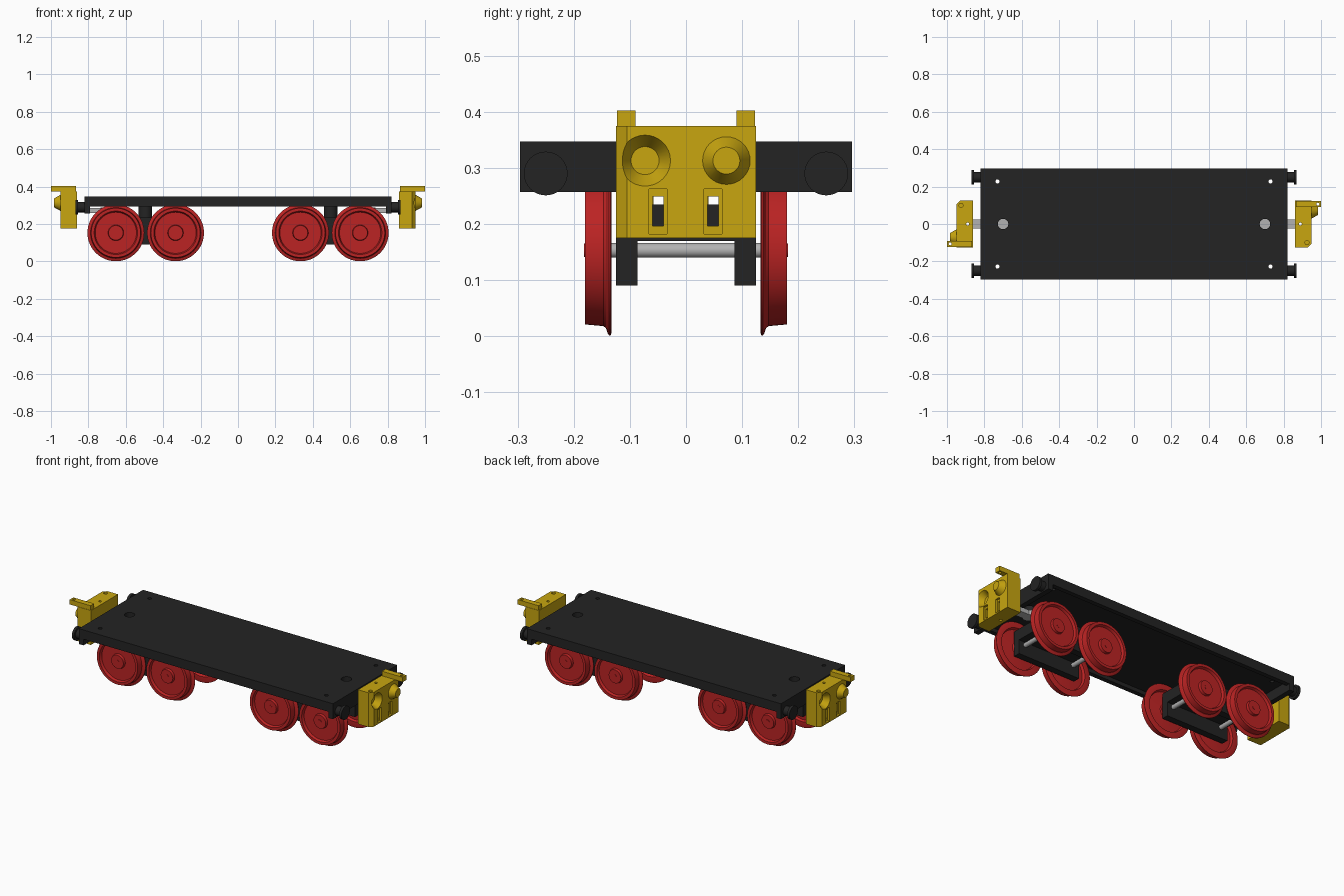
import bpy, bmesh, math
from mathutils import Matrix, Vector

if "Cube" in bpy.data.objects:
    bpy.data.objects.remove(bpy.data.objects["Cube"])


def material(name, rgb):
    m = bpy.data.materials.new(name)
    m.diffuse_color = (*rgb, 1)
    m.use_nodes = True
    m.node_tree.nodes["Principled BSDF"].inputs["Base Color"].default_value = m.diffuse_color
    return m


BLACK = material("black", (0.017, 0.017, 0.017))
RED = material("red", (0.50, 0.017, 0.017))
YELLOW = material("yellow", (0.58, 0.38, 0.005))
STEEL = material("steel", (0.45, 0.45, 0.45))


def finish(bm, name, mat, smooth=False):
    bmesh.ops.recalc_face_normals(bm, faces=bm.faces)
    me = bpy.data.meshes.new(name)
    bm.to_mesh(me)
    bm.free()
    me.materials.append(mat)
    ob = bpy.data.objects.new(name, me)
    bpy.context.collection.objects.link(ob)
    if smooth:
        activate(ob)
        bpy.ops.object.shade_smooth_by_angle(angle=math.radians(30))
    return ob


def activate(ob):
    bpy.ops.object.select_all(action='DESELECT')
    ob.select_set(True)
    bpy.context.view_layer.objects.active = ob


def box(name, mat, x, y, z):
    bm = bmesh.new()
    bmesh.ops.create_cube(bm, size=1)
    for v in bm.verts:
        v.co = [lo + (c + 0.5) * (hi - lo) for c, (lo, hi) in zip(v.co, (x, y, z))]
    return finish(bm, name, mat)


def prism(name, mat, outline, z0, z1):
    bm = bmesh.new()
    f = bm.faces.new([bm.verts.new((x, y, z0)) for x, y in outline])
    ext = bmesh.ops.extrude_face_region(bm, geom=[f])["geom"]
    for v in ext:
        if isinstance(v, bmesh.types.BMVert):
            v.co.z = z1
    return finish(bm, name, mat)


def rod(name, mat, a, b, r1, r2=None, n=32):
    a, b = Vector(a), Vector(b)
    d = b - a
    m = Matrix.Translation((a + b) / 2) @ d.to_track_quat('Z', 'Y').to_matrix().to_4x4()
    bm = bmesh.new()
    bmesh.ops.create_cone(bm, cap_ends=True, segments=n, radius1=r1,
                          radius2=r1 if r2 is None else r2, depth=d.length, matrix=m)
    return finish(bm, name, mat, True)


def cut(ob, cutters):
    for c in cutters:
        c.hide_render = True
        activate(ob)
        mod = ob.modifiers.new("cut", 'BOOLEAN')
        mod.operation, mod.object, mod.solver = 'DIFFERENCE', c, 'EXACT'
        bpy.ops.object.modifier_apply(modifier=mod.name)
        bpy.data.objects.remove(c)


def lathe_y(name, mat, profile, centre, n=64):
    """Spin (radius, y) points around the y axis through centre."""
    bm = bmesh.new()
    rings = []
    for r, y in profile:
        rings.append([bm.verts.new((centre[0] + r * math.cos(t), y, centre[1] + r * math.sin(t)))
                      for t in (2 * math.pi * i / n for i in range(n))])
    for a, b in zip(rings, rings[1:]):
        for i in range(n):
            j = (i + 1) % n
            bm.faces.new((a[i], a[j], b[j], b[i]))
    bm.faces.new(rings[0])
    bm.faces.new(rings[-1])
    return finish(bm, name, mat, True)


# Deck: shallow tray turned upside down, with screw and pivot holes
deck = box("deck", BLACK, (-0.82, 0.82), (-0.296, 0.296), (0.293, 0.347))
holes = [box("recess_cutter", BLACK, (-0.79, 0.79), (-0.27, 0.27), (0.25, 0.315))]
for sx in (-1, 1):
    holes.append(rod("pivot_cutter", BLACK, (sx * 0.7, 0, 0.25), (sx * 0.7, 0, 0.4), 0.028))
    for sy in (-1, 1):
        p = (sx * 0.73, sy * 0.228)
        holes.append(rod("screw_cutter", BLACK, (*p, 0.25), (*p, 0.4), 0.011, n=16))
cut(deck, holes)

half = []  # parts of the right half, repeated at the left by a half turn

# End beam with a slot for the coupling bar
beam = box("end_beam", BLACK, (0.79, 0.82), (-0.296, 0.296), (0.257, 0.32))
cut(beam, [box("slot_cutter", BLACK, (0.7, 0.9), (-0.06, 0.06), (0.2, 0.29))])
half.append(beam)

# Buffers
for y in (-0.25, 0.25):
    half.append(rod("buffer_stem", BLACK, (0.80, y, 0.29), (0.86, y, 0.29), 0.027))
    half.append(rod("buffer_head", BLACK, (0.855, y, 0.29), (0.87, y, 0.29), 0.039))

# Coupling bar with pivot eye
half.append(box("coupling_bar", STEEL, (0.70, 0.88), (-0.025, 0.025), (0.26, 0.286)))
half.append(rod("coupling_eye", STEEL, (0.70, 0, 0.26), (0.70, 0, 0.287), 0.034))

# Bogie frame: two side plates, a cross plate and a pivot post
BX = 0.495
for s in (-1, 1):
    half.append(box("bogie_side", BLACK, (BX - 0.2, BX + 0.2),
                    sorted((s * 0.086, s * 0.125)), (0.09, 0.235)))
half.append(box("bogie_top", BLACK, (BX - 0.2, BX + 0.2), (-0.09, 0.09), (0.170, 0.235)))
half.append(rod("bogie_pivot", BLACK, (BX, 0, 0.23), (BX, 0, 0.316), 0.036))

# Flanged wheels and axles
WZ = 0.153
wheel_profile = [(0.038, 0.133), (0.04, 0.142), (0.112, 0.147), (0.118, 0.133), (0.148, 0.133),
                 (0.152, 0.1345), (0.152, 0.137), (0.147, 0.140), (0.139, 0.1425), (0.135, 0.147),
                 (0.132, 0.180), (0.116, 0.180), (0.110, 0.166), (0.042, 0.166), (0.039, 0.180)]
for x in (0.334, 0.653):
    half.append(rod("axle", STEEL, (x, -0.134, WZ), (x, 0.134, WZ), 0.013))
    for s in (-1, 1):
        half.append(lathe_y("wheel", RED, [(r, s * y) for r, y in wheel_profile], (x, WZ)))
        half.append(rod("axle_cap", RED, (x, s * 0.178, WZ), (x, s * 0.1815, WZ), 0.012, n=16))

# Coupler head: chamfered block with a socket, two windows and pin holes
head = prism("coupler_head", YELLOW, [(0.862, -0.125), (0.93, -0.125), (0.95, -0.105),
                                      (0.95, 0.125), (0.862, 0.125)], 0.175, 0.375)
cuts = [rod("socket_cutter", YELLOW, (0.915, -0.073, 0.313), (0.951, -0.073, 0.313), 0.025, 0.046),
        rod("pin_cutter", YELLOW, (0.89, 0, 0.1), (0.89, 0, 0.5), 0.008, n=16),
        rod("dowel_cutter", YELLOW, (0.925, -0.1, 0.36), (0.925, -0.1, 0.4), 0.011, n=16)]
for y in (-0.05, 0.048):
    cuts.append(box("frame_cutter", YELLOW, (0.938, 1), (y - 0.016, y + 0.016), (0.182, 0.262)))
    cuts.append(box("window_cutter", YELLOW, (0.8, 1), (y - 0.010, y + 0.010), (0.196, 0.249)))
cut(head, cuts)
half.append(head)

# Coupler cone and top arm with a hooked tip
half.append(rod("coupler_cone", YELLOW, (0.949, 0.072, 0.313), (0.983, 0.072, 0.313), 0.043, 0.024))
arm = box("coupler_arm", YELLOW, (0.866, 1.0), (0.09, 0.123), (0.374, 0.402))
cut(arm, [rod("tip_cutter", YELLOW, (0.983, 0.106, 0.3), (0.983, 0.106, 0.5), 0.008, n=16)])
half.append(arm)

# Repeat the half at the other end
for ob in half:
    twin = ob.copy()
    twin.rotation_euler.z = math.pi
    bpy.context.collection.objects.link(twin)
